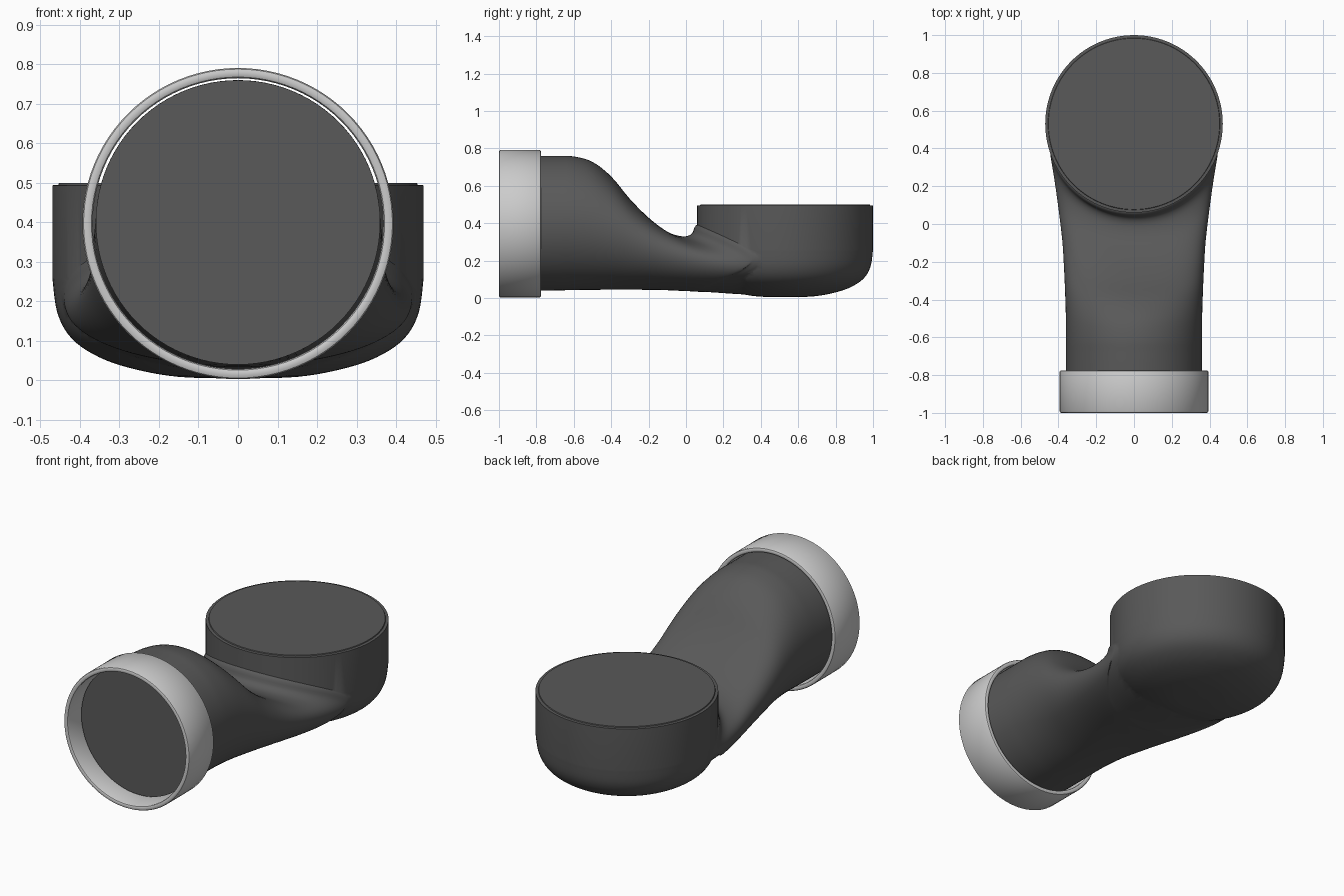
import bpy, bmesh, math
from mathutils import Vector

if "Cube" in bpy.data.objects:
    bpy.data.objects.remove(bpy.data.objects["Cube"])

SEG = 96
CY, CR = 0.53, 0.47      # outlet centre (y) and radius


def make_object(name, bm):
    bmesh.ops.recalc_face_normals(bm, faces=bm.faces)
    mesh = bpy.data.meshes.new(name)
    bm.to_mesh(mesh)
    bm.free()
    ob = bpy.data.objects.new(name, mesh)
    bpy.context.collection.objects.link(ob)
    return ob


def loft(name, rings, caps=True, closed=False):
    bm = bmesh.new()
    loops = [[bm.verts.new(p) for p in r] for r in rings]
    pairs = list(zip(loops, loops[1:]))
    if closed:
        pairs.append((loops[-1], loops[0]))
    for a, b in pairs:
        for i in range(SEG):
            j = (i + 1) % SEG
            bm.faces.new((a[i], a[j], b[j], b[i]))
    if caps and not closed:
        bm.faces.new(loops[0])
        bm.faces.new(loops[-1])
    return make_object(name, bm)


def smooth_keys(keys, steps):
    """Catmull-Rom interpolation through tuples."""
    out = []
    for i in range(len(keys) - 1):
        p = [Vector(keys[max(0, min(len(keys) - 1, i + d))]) for d in (-1, 0, 1, 2)]
        for s in range(steps):
            t = s / steps
            out.append(0.5 * (2 * p[1] + (p[2] - p[0]) * t
                       + (2 * p[0] - 5 * p[1] + 4 * p[2] - p[3]) * t * t
                       + (3 * p[1] - p[0] - 3 * p[2] + p[3]) * t ** 3))
    return out + [Vector(keys[-1])]


angles = [2 * math.pi * i / SEG for i in range(SEG)]

# Outlet cup: lathed cylinder with rounded bottom and slightly raised cap
Vector2 = lambda r, z: Vector((r, z))
bowl = smooth_keys([(0.02, 0.005), (0.15, 0.009), (0.26, 0.028), (0.35, 0.058),
                    (0.42, 0.105), (0.457, 0.17), (CR, 0.26)], 5)
bowl += [Vector2(CR, 0.494), Vector2(0.455, 0.495), Vector2(0.453, 0.5)]
cup = loft("outlet_cup", [[(p.x * math.cos(a), CY + p.x * math.sin(a), p.y)
                           for a in angles] for p in bowl])

# Pipe: sections of (y, top, bottom, half width, wrap around the cup)
path = smooth_keys([
    (-0.78, 0.76, 0.04, 0.36, 0), (-0.68, 0.76, 0.041, 0.36, 0),
    (-0.60, 0.757, 0.043, 0.36, 0), (-0.50, 0.728, 0.044, 0.361, 0.1),
    (-0.40, 0.65, 0.045, 0.365, 0.25), (-0.30, 0.53, 0.045, 0.371, 0.42),
    (-0.20, 0.43, 0.044, 0.38, 0.6), (-0.10, 0.355, 0.042, 0.40, 0.82),
    (-0.02, 0.33, 0.038, 0.42, 0.95), (0.03, 0.343, 0.036, 0.436, 1),
    (0.055, 0.39, 0.034, 0.442, 1), (0.12, 0.39, 0.032, 0.445, 1),
    (0.30, 0.35, 0.02, 0.42, 1), (0.55, 0.3, 0.008, 0.25, 1)], 4)
rings = [[(0.36 * math.cos(a), -0.89, 0.40 + 0.36 * math.sin(a)) for a in angles]]
for y, top, bottom, w, wrap in path:
    ring = []
    for a in angles:
        x = w * math.cos(a)
        back = CR - math.sqrt(CR * CR - x * x)
        ring.append((x, y + wrap * back,
                     (top + bottom) / 2 + (top - bottom) / 2 * math.sin(a)))
    rings.append(ring)
pipe = loft("elbow_pipe", rings)

# Merge pipe and cup into one body
union = pipe.modifiers.new("join_cup", "BOOLEAN")
union.operation = "UNION"
union.solver = "EXACT"
union.object = cup
bpy.context.view_layer.update()
merged = bpy.data.meshes.new_from_object(
    pipe.evaluated_get(bpy.context.evaluated_depsgraph_get()))
pipe.modifiers.clear()
pipe.data = merged
bpy.data.objects.remove(cup)

# Clamp collar with rounded rims
E = 0.008
section = [(0.368, -1 + E), (0.371, -1 + E * 0.3), (0.376, -1), (0.385, -1),
           (0.391, -1 + E * 0.3), (0.394, -1 + E), (0.394, -0.775 - E),
           (0.391, -0.775 - E * 0.3), (0.385, -0.775), (0.376, -0.775),
           (0.371, -0.775 - E * 0.3), (0.368, -0.775 - E)]
collar = loft("clamp_collar", [[(r * math.cos(a), y, 0.397 + r * math.sin(a))
                                for a in angles] for r, y in section], closed=True)

# Dark rubber colour
rubber = bpy.data.materials.new("dark_rubber")
rubber.diffuse_color = (0.1, 0.1, 0.1, 1)
rubber.use_nodes = True
rubber.node_tree.nodes["Principled BSDF"].inputs["Base Color"].default_value = rubber.diffuse_color
pipe.data.materials.clear()
pipe.data.materials.append(rubber)

# Smooth shading with sharp edges kept
for ob in (pipe, collar):
    bpy.ops.object.select_all(action="DESELECT")
    ob.select_set(True)
    bpy.context.view_layer.objects.active = ob
    bpy.ops.object.shade_smooth_by_angle(angle=math.radians(35))
